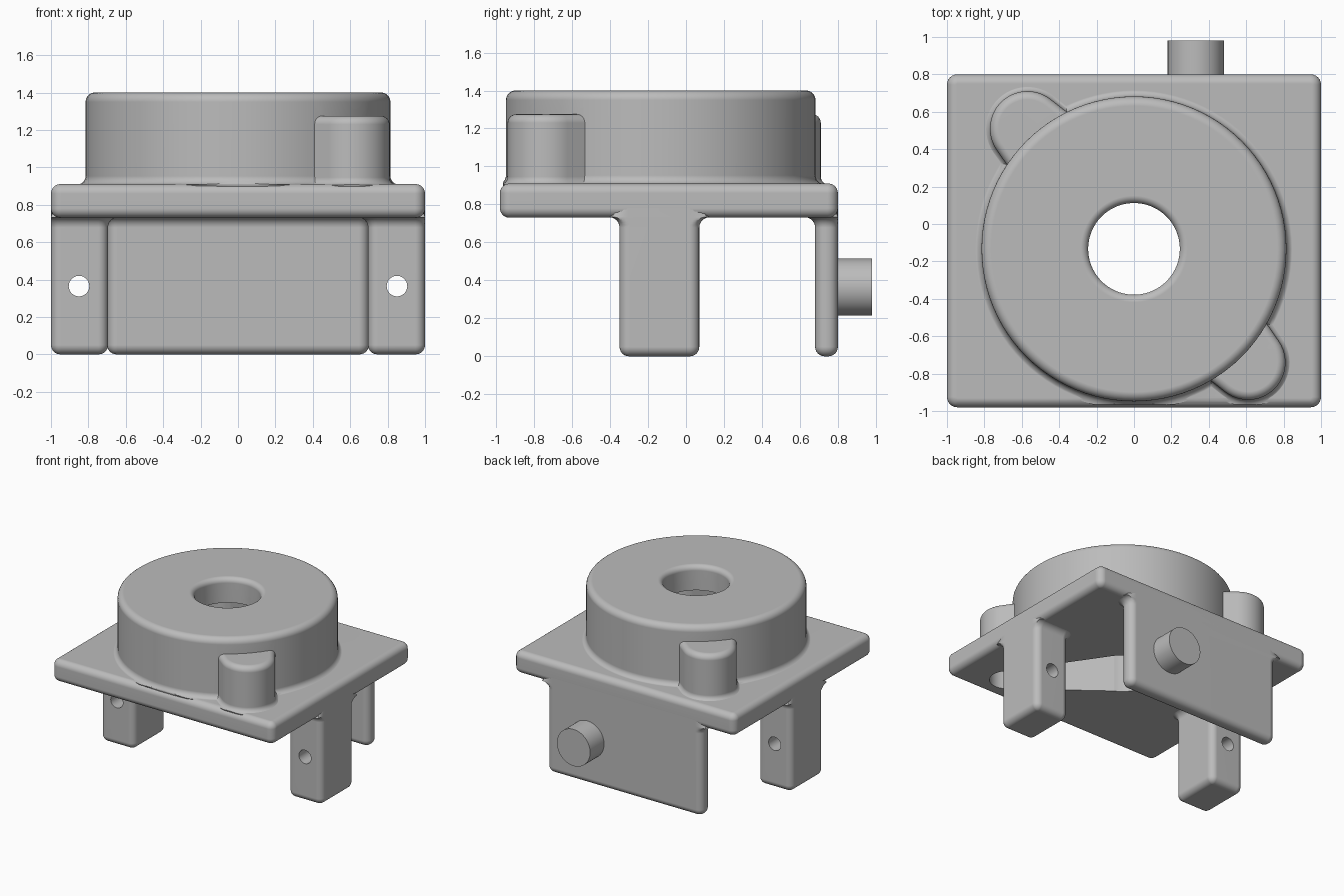
import bpy
import bmesh
from math import sin, cos, pi, acos, atan2, radians

cube = bpy.data.objects.get("Cube")
if cube:
    bpy.data.objects.remove(cube, do_unlink=True)

grey = bpy.data.materials.new("plain_grey")
grey.use_nodes = True
colour = (0.5, 0.5, 0.5, 1)
grey.diffuse_color = colour
grey.node_tree.nodes["Principled BSDF"].inputs["Base Color"].default_value = colour

STEPS = 6
AXIS_Y = -0.133
PLATE_LOW, PLATE_TOP, DISC_TOP = 0.73, 0.91, 1.40


def arc(cx, cy, r, a0, a1, n):
    return [(cx + r * cos(a0 + (a1 - a0) * i / n),
             cy + r * sin(a0 + (a1 - a0) * i / n)) for i in range(n + 1)]


# Outlines: each returns a function of an outward offset
def circle(cx, cy, r, n=96):
    return lambda o: arc(cx, cy, r + o, 0, 2 * pi, n)[:-1]


def rounded_rect(x0, x1, y0, y1, r):
    def outline(o):
        corners = [(x1 - r, y1 - r), (x0 + r, y1 - r), (x0 + r, y0 + r), (x1 - r, y0 + r)]
        pts = []
        for i, (x, y) in enumerate(corners):
            pts += arc(x, y, r + o, i * pi / 2, (i + 1) * pi / 2, STEPS)
        return pts
    return outline


def two_arm(cx, cy, dx, dy, hub, tip):
    reach, turn = (dx * dx + dy * dy) ** 0.5, atan2(dy, dx)
    a = acos((hub - tip) / reach)

    def outline(o):
        pts = []
        for side in (1, -1):
            t = turn + (0 if side == 1 else pi)
            pts += arc(cx + side * dx, cy + side * dy, tip + o, t - a, t + a, 24)
            pts += arc(cx, cy, hub + o, t + a, t + pi - a, 6)
        return pts
    return outline


# Profiles: lists of (offset, height)
def round_low(z, r):
    return [(-r + r * sin(t), z + r - r * cos(t))
            for t in (i * pi / 2 / STEPS for i in range(STEPS + 1))]


def round_high(z, r):
    return [(o, 2 * z - h) for o, h in reversed(round_low(z, r))]


def flare_high(z, r):
    return [(r - r * cos(t), z - r + r * sin(t))
            for t in (i * pi / 2 / STEPS for i in range(STEPS + 1))]


def flare_low(z, r):
    return [(o, 2 * z - h) for o, h in reversed(flare_high(z, r))]


def loft(name, outline, profile, limit=None):
    bm = bmesh.new()
    rings = []
    for o, z in profile:
        pts = outline(o)
        if limit:
            x0, x1, y0, y1 = limit
            pts = [(min(max(x, x0), x1), min(max(y, y0), y1)) for x, y in pts]
        rings.append([bm.verts.new((x, y, z)) for x, y in pts])
    for low, high in zip(rings, rings[1:]):
        for i in range(len(low)):
            j = (i + 1) % len(low)
            bm.faces.new((low[i], low[j], high[j], high[i]))
    bm.faces.new(list(reversed(rings[0])))
    bm.faces.new(rings[-1])
    bmesh.ops.remove_doubles(bm, verts=bm.verts, dist=1e-5)
    bmesh.ops.recalc_face_normals(bm, faces=bm.faces)
    mesh = bpy.data.meshes.new(name)
    bm.to_mesh(mesh)
    bm.free()
    mesh.materials.append(grey)
    ob = bpy.data.objects.new(name, mesh)
    bpy.context.collection.objects.link(ob)
    return ob


def lay_along_y(ob, x, y, z):
    for v in ob.data.vertices:
        a, b, c = v.co
        v.co = (x + a, y + c, z - b)


def combine(target, other, operation):
    mod = target.modifiers.new("combine", "BOOLEAN")
    mod.operation, mod.solver, mod.object = operation, "EXACT", other
    bpy.context.view_layer.objects.active = target
    bpy.ops.object.modifier_apply(modifier=mod.name)
    bpy.data.objects.remove(other, do_unlink=True)


def finish(ob):
    ob.data.shade_smooth()
    ob.data.set_sharp_from_angle(angle=radians(35))
    mod = ob.modifiers.new("even_shading", "WEIGHTED_NORMAL")
    mod.keep_sharp = True


bounds = (-0.995, 0.995, -0.965, 0.795)
arms = (0.02, -0.115, 0.59, -0.625)

# Housing: square plate, round drum and the two lobes beside it
housing = loft("housing", rounded_rect(-1, 1, -0.98, 0.8, 0.055),
               round_low(PLATE_LOW, 0.05) + round_high(PLATE_TOP, 0.05))
drum = loft("drum", circle(0, AXIS_Y, 0.815),
            [(0, 0.85)] + flare_low(PLATE_TOP - 0.002, 0.045) + round_high(DISC_TOP, 0.05), bounds)
lobes = loft("lobes", two_arm(*arms, 0.33, 0.2),
             [(0, 0.83)] + flare_low(PLATE_TOP - 0.004, 0.04) + round_high(1.275, 0.045), bounds)
combine(housing, drum, "UNION")
combine(housing, lobes, "UNION")

# Pocket from below and round bore through the top
pocket = loft("pocket", two_arm(*arms, 0.265, 0.13), [(0, 0.6), (0, 1.2)])
combine(housing, pocket, "DIFFERENCE")
bore = loft("bore", circle(0, AXIS_Y, 0.245),
            [(0, 0.6)] + flare_high(DISC_TOP, 0.04) + [(0.04, 1.5)])
combine(housing, bore, "DIFFERENCE")
finish(housing)

# Legs with a cross hole, flared into the plate
post = round_low(0, 0.05) + flare_high(PLATE_LOW + 0.003, 0.055) + [(0, 0.8), (0, 0.84)]
for side, name in ((1, "left_leg"), (-1, "right_leg")):
    x0, x1 = sorted((side * 0.695, side))
    leg = loft(name, rounded_rect(x0, x1, -0.35, 0.07, 0.052), post, (-1, 1, -1, 1))
    drill = loft("drill", circle(0, 0, 0.055, 32), [(0, -0.5), (0, 0.3)])
    lay_along_y(drill, side * 0.85, 0, 0.365)
    combine(leg, drill, "DIFFERENCE")
    finish(leg)

# Rear panel and its round peg
panel = loft("rear_panel", rounded_rect(-0.7, 0.7, 0.68, 0.8, 0.055), post, (-1, 1, -1, 0.8))
finish(panel)
peg = loft("rear_peg", circle(0, 0, 0.15, 64), [(0, -0.05), (0, 0.18)])
lay_along_y(peg, 0.33, 0.8, 0.365)
finish(peg)
